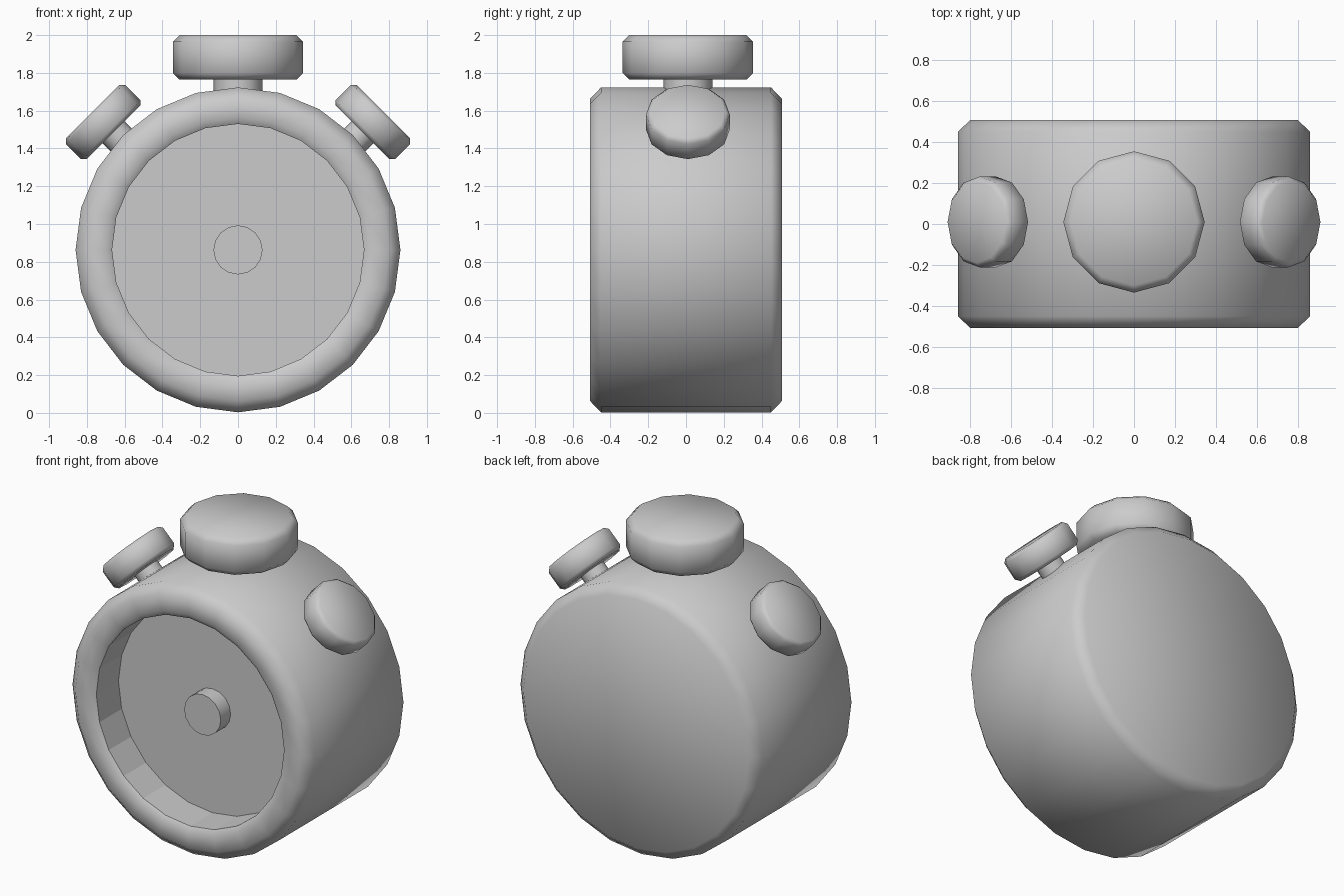
import bpy, bmesh
from math import sin, cos, pi, radians
from mathutils import Matrix, Vector

if "Cube" in bpy.data.objects:
    bpy.data.objects.remove(bpy.data.objects["Cube"])


def lathe(name, profile, sides, matrix, flat=()):
    """Spin (radius, height) points about local z, capping both ends with n-gons.
    flat lists profile segments that stay faceted."""
    bm = bmesh.new()
    rings = [[bm.verts.new((r * cos(2 * pi * i / sides), r * sin(2 * pi * i / sides), h))
              for i in range(sides)] for r, h in profile]
    for k in range(len(rings) - 1):
        a, b = rings[k], rings[k + 1]
        for i in range(sides):
            j = (i + 1) % sides
            f = bm.faces.new((a[i], a[j], b[j], b[i]))
            f.smooth = k not in flat
    bm.faces.new(rings[0][::-1])
    bm.faces.new(rings[-1])
    bmesh.ops.recalc_face_normals(bm, faces=bm.faces)
    # Hard corners stay crisp, chamfers blend
    for e in bm.edges:
        if len(e.link_faces) == 2 and e.calc_face_angle() > radians(60):
            e.smooth = False
    mesh = bpy.data.meshes.new(name)
    bm.to_mesh(mesh)
    bm.free()
    ob = bpy.data.objects.new(name, mesh)
    ob.matrix_world = matrix
    bpy.context.collection.objects.link(ob)
    return ob


def knob(name, r, half, bevel, sides, matrix):
    ob = lathe(name, [(r - bevel, -half), (r, -half + bevel),
                      (r, half - bevel), (r - bevel, half)], sides, matrix)
    for f in ob.data.polygons:
        f.use_smooth = True
    return ob


def stem(name, r, h0, h1, sides, matrix):
    return lathe(name, [(r, h0), (r, h1)], sides, matrix)


CZ = 0.863
# Local z points to the front (-y)
front = Matrix.Translation((0, 0, CZ)) @ Matrix.Rotation(radians(90), 4, 'X')

# Round case with chamfered rims and recessed dial
case = lathe("case", [(0.80, -0.508), (0.86, -0.45), (0.86, 0.45), (0.80, 0.508),
                      (0.70, 0.508), (0.667, 0.485), (0.667, 0.26)],
             24, front, flat=(5,))
for f in case.data.polygons:
    if len(f.vertices) > 4 and f.center.z < 0:
        f.use_smooth = True

# Centre hub on the dial
stem("dial_hub", 0.13, 0.24, 0.36, 16, front)

# Crown on top
top = Matrix.Translation((0, 0.01, 1.882))
knob("crown", 0.345, 0.118, 0.035, 12, top)
stem("crown_stem", 0.13, -0.22, -0.10, 12, top)

# Side push buttons, tilted 45 degrees
for side, label in ((-1, "left"), (1, "right")):
    m = Matrix.Translation((side * 0.714, 0.01, 1.54)) @ Matrix.Rotation(side * radians(45), 4, 'Y')
    knob(label + "_button", 0.222, 0.078, 0.022, 12, m)
    stem(label + "_button_stem", 0.082, -0.22, -0.06, 12, m)
